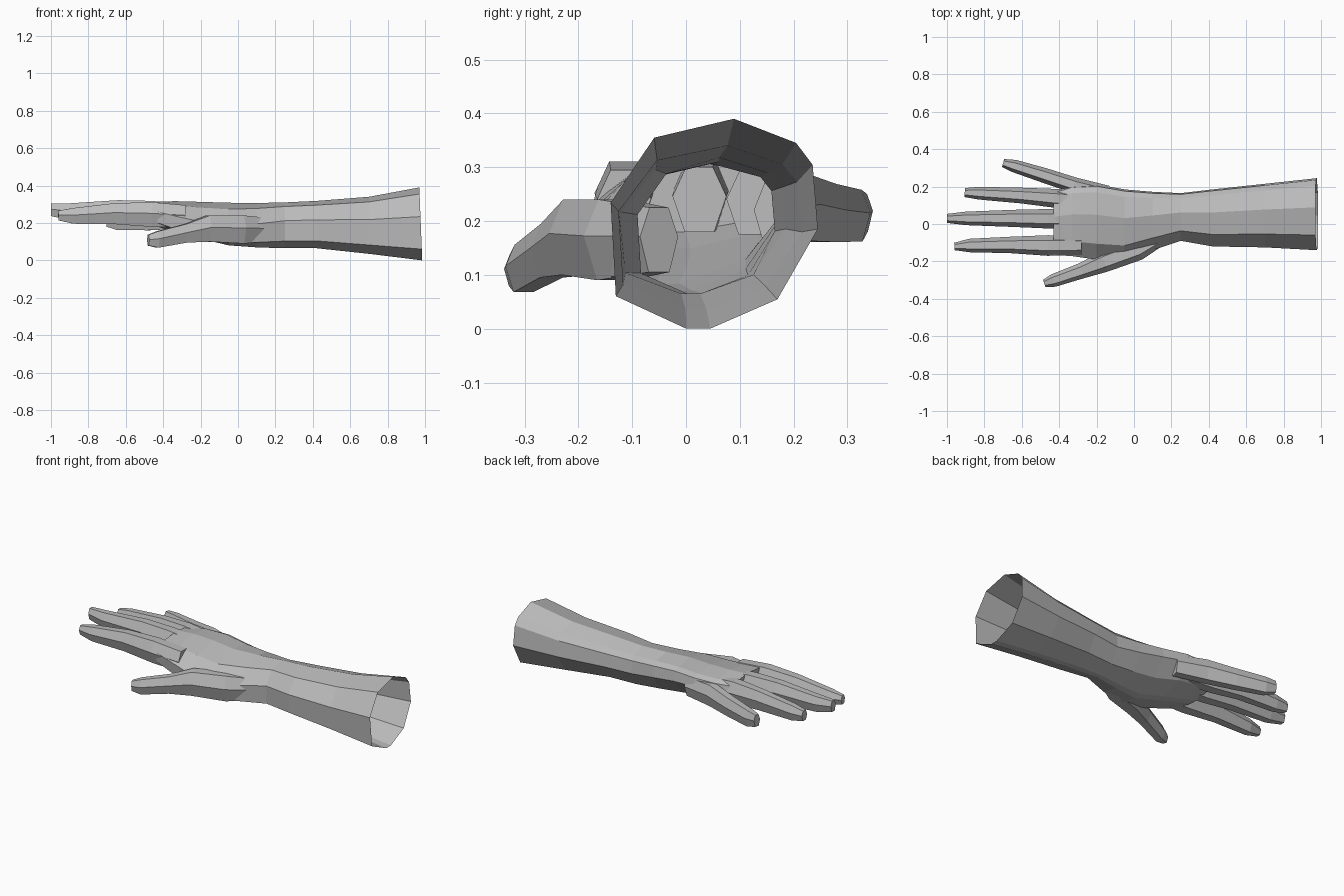
import bpy, bmesh, math

if "Cube" in bpy.data.objects:
    bpy.data.objects.remove(bpy.data.objects["Cube"])

skin = bpy.data.materials.new("plain grey")
skin.diffuse_color = (0.5, 0.5, 0.5, 1)
skin.use_nodes = True
skin.node_tree.nodes["Principled BSDF"].inputs["Base Color"].default_value = skin.diffuse_color


def loft(name, rings, cap_start=False, cap_end=True):
    """Skin a list of equal-length rings into one flat-shaded object."""
    bm = bmesh.new()
    loops = [[bm.verts.new(p) for p in r] for r in rings]
    n = len(loops[0])
    for a, b in zip(loops, loops[1:]):
        for i in range(n):
            j = (i + 1) % n
            bm.faces.new((a[i], a[j], b[j], b[i]))
    if cap_start:
        bm.faces.new(loops[0])
    if cap_end:
        bm.faces.new(loops[-1])
    bmesh.ops.recalc_face_normals(bm, faces=bm.faces)
    # make sure the surface faces outwards
    top = max(bm.faces, key=lambda f: f.calc_center_median().z)
    if top.normal.z < 0:
        bmesh.ops.reverse_faces(bm, faces=bm.faces)
    me = bpy.data.meshes.new(name)
    bm.to_mesh(me)
    bm.free()
    me.materials.append(skin)
    ob = bpy.data.objects.new(name, me)
    bpy.context.collection.objects.link(ob)
    return ob


# forearm, wrist and palm: one open tube, uneven ten-sided section
PROFILE = [(-.27, -1), (-.04, -1), (.61, -.72), (1, -.05), (.95, .56),
           (.79, .77), (.19, 1), (-.58, .82), (-1, .2), (-.95, -.69)]
# x, y min, y max, z min, z max, sideways tilt
SECTIONS = [
    (.985, -.14, .245, 0, .39, 0),
    (.70, -.125, .215, .035, .34, 0),
    (.42, -.12, .185, .065, .318, 0),
    (.25, -.09, .165, .065, .31, 0),
    (.10, -.14, .172, .072, .305, .12),
    (-.05, -.195, .185, .085, .305, .18),
    (-.20, -.19, .212, .12, .31, .15),
    (-.33, -.172, .205, .15, .315, .08),
    (-.43, -.165, .175, .18, .315, 0),
]
rings = []
for k, (x, y0, y1, z0, z1, tilt) in enumerate(SECTIONS):
    cy, cz, ry, rz = (y0 + y1) / 2, (z0 + z1) / 2, (y1 - y0) / 2, (z1 - z0) / 2
    ring = []
    for u, v in PROFILE:
        z = cz + v * rz + tilt * u * ry * (1 - abs(v) * .5)
        ring.append((x - (.04 * z if k == 0 else 0), cy + u * ry, z))
    rings.append(ring)
loft("forearm_and_palm", rings)


def digit(name, path):
    """Six-sided finger; path rows are x, y, z, half width, half height."""
    rings = []
    for i, (x, y, z, w, h) in enumerate(path):
        xa, ya = path[max(i - 1, 0)][:2]
        xb, yb = path[min(i + 1, len(path) - 1)][:2]
        d = math.hypot(xb - xa, yb - ya)
        sx, sy = -(yb - ya) / d, (xb - xa) / d
        ring = []
        for u, v in ((-1, .1), (-.5, 1), (.5, 1), (1, .1), (.55, -1), (-.55, -1)):
            ring.append((x + sx * u * w, y + sy * u * w, z + v * h))
        rings.append(ring)
    loft(name, rings, cap_start=True)


digit("index_finger", [(-.28, -.115, .235, .05, .06), (-.46, -.115, .245, .055, .066),
                       (-.66, -.112, .25, .044, .056), (-.88, -.115, .238, .036, .042),
                       (-.96, -.12, .24, .02, .026)])
digit("middle_finger", [(-.28, .025, .24, .05, .06), (-.46, .028, .25, .052, .068),
                        (-.64, .03, .262, .046, .06), (-.9, .03, .26, .036, .045),
                        (-1, .03, .27, .024, .033)])
digit("ring_finger", [(-.26, .125, .235, .05, .06), (-.43, .138, .245, .05, .066),
                      (-.6, .152, .25, .042, .056), (-.83, .165, .24, .034, .044),
                      (-.905, .168, .24, .024, .03)])
digit("little_finger", [(-.14, .165, .215, .04, .055), (-.32, .208, .225, .042, .062),
                        (-.48, .26, .215, .04, .054), (-.64, .31, .21, .034, .048),
                        (-.7, .326, .215, .022, .035)])
digit("thumb", [(.18, -.05, .165, .04, .06), (.02, -.135, .165, .06, .075),
                (-.16, -.202, .17, .056, .07), (-.28, -.25, .145, .042, .05),
                (-.43, -.302, .112, .035, .044), (-.48, -.318, .108, .021, .029)])
